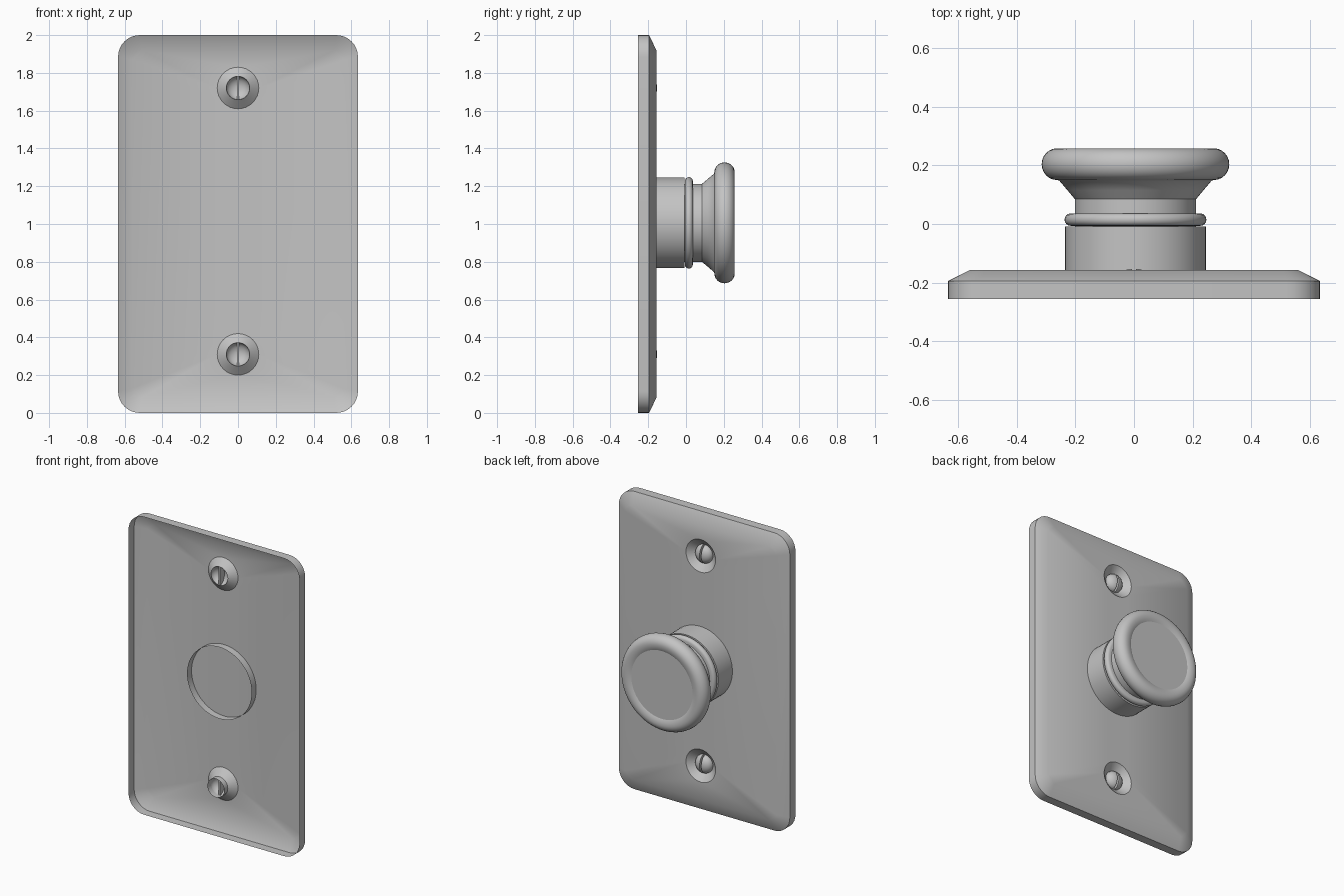
import bpy, bmesh, math
from mathutils import Vector

cube = bpy.data.objects.get("Cube")
if cube:
    bpy.data.objects.remove(cube, do_unlink=True)

GREY = (0.55, 0.55, 0.55, 1)
metal = bpy.data.materials.new("grey metal")
metal.use_nodes = True
metal.diffuse_color = GREY
metal.node_tree.nodes["Principled BSDF"].inputs["Base Color"].default_value = GREY

SCREWS = {"upper": 1.72, "lower": 0.31}
RIM_Y, SHOULDER_Y, FACE_Y = -0.255, -0.195, -0.157
SEAT_Y = -0.197


def finish(name, bm, angle=38):
    mesh = bpy.data.meshes.new(name)
    bm.to_mesh(mesh)
    bm.free()
    obj = bpy.data.objects.new(name, mesh)
    bpy.context.collection.objects.link(obj)
    mesh.materials.append(metal)
    bpy.ops.object.select_all(action='DESELECT')
    obj.select_set(True)
    bpy.context.view_layer.objects.active = obj
    bpy.ops.object.shade_smooth_by_angle(angle=math.radians(angle))
    return obj


def ring(bm, radius, y, x, z, steps):
    return [bm.verts.new((x + radius * math.cos(a), y, z + radius * math.sin(a)))
            for a in (2 * math.pi * i / steps for i in range(steps))]


def bridge(bm, a, b):
    for i in range(len(a)):
        j = (i + 1) % len(a)
        bm.faces.new((a[i], b[i], b[j], a[j]))


def lathe(bm, profile, x, z, steps=48, cap=False):
    """Revolve (radius, y) points about a front-to-back axis."""
    rings = [ring(bm, r, y, x, z, steps) for r, y in profile]
    for a, b in zip(rings, rings[1:]):
        bridge(bm, a, b)
    if cap:
        bm.faces.new(list(reversed(rings[-1])))
    return rings


def rounded_loop(bm, half_w, half_h, radius, y, steps=8):
    """Rounded rectangle standing upright, centred at z = 1."""
    verts = []
    for k, (sx, sz) in enumerate(((1, 1), (-1, 1), (-1, -1), (1, -1))):
        for i in range(steps + 1):
            a = math.pi / 2 * (k + i / steps)
            verts.append(bm.verts.new((sx * (half_w - radius) + radius * math.cos(a), y,
                                       1 + sz * (half_h - radius) + radius * math.sin(a))))
    return verts


def loop_edges(bm, loop):
    return [bm.edges.get((v, loop[i - 1])) or bm.edges.new((v, loop[i - 1]))
            for i, v in enumerate(loop)]


# Hollow cover plate, open at the front, with two countersunk dimples
bm = bmesh.new()
outlines = [rounded_loop(bm, 0.635, 1.0, 0.115, RIM_Y),
            rounded_loop(bm, 0.635, 1.0, 0.115, SHOULDER_Y),
            rounded_loop(bm, 0.56, 0.92, 0.05, FACE_Y)]
for a, b in zip(outlines, outlines[1:]):
    bridge(bm, a, b)
edges = loop_edges(bm, outlines[-1])
for z in SCREWS.values():
    cone = lathe(bm, [(0.11, FACE_Y), (0.062, SEAT_Y)], 0, z, 32)
    edges += loop_edges(bm, cone[0])
bmesh.ops.triangle_fill(bm, edges=edges, use_beauty=True, normal=Vector((0, 1, 0)))
bmesh.ops.recalc_face_normals(bm, faces=bm.faces)
if sum(f.normal.y * f.calc_area() for f in bm.faces) < 0:
    bmesh.ops.reverse_faces(bm, faces=bm.faces)
finish("cover_plate", bm)

# Slotted domed screws
for name, z in SCREWS.items():
    bm = bmesh.new()
    arc = [math.pi / 2 * i / 7 for i in range(7)]
    lathe(bm, [(0.062 * math.cos(a), SEAT_Y + 0.045 * math.sin(a)) for a in arc],
          0, z, 32, cap=True)
    for x in (-0.006, 0.006):
        bmesh.ops.bisect_plane(bm, geom=bm.verts[:] + bm.edges[:] + bm.faces[:],
                               plane_co=(x, 0, 0), plane_no=(1, 0, 0))
    strip = [f for f in bm.faces if abs(f.calc_center_median().x) < 0.006]
    slot = bmesh.ops.extrude_face_region(bm, geom=strip)["geom"]
    for v in slot:
        if isinstance(v, bmesh.types.BMVert):
            v.co.y = SEAT_Y
    bmesh.ops.delete(bm, geom=[f for f in strip if f.is_valid], context='FACES')
    finish(name + "_screw_head", bm)

bm = bmesh.new()
lathe(bm, [(0.062, -0.235), (0.062, SEAT_Y)], 0, SCREWS["lower"], 32)
finish("lower_screw_sleeve", bm)

# Round collar passing through the plate
KNOB = (0.005, 1.006)
bm = bmesh.new()
lathe(bm, [(0.24, -0.205), (0.24, -0.008), (0.205, -0.008)], *KNOB, 64)
finish("knob_collar", bm)

# Bead around the stem
bm = bmesh.new()
bead = [math.pi * (i / 8 - 0.5) for i in range(9)]
lathe(bm, [(0.2, -0.006)] + [(0.222 + 0.02 * math.cos(a), 0.015 + 0.021 * math.sin(a))
                             for a in bead] + [(0.2, 0.036)], *KNOB, 64)
finish("knob_bead", bm)

# Flared stem with a rounded push head
bm = bmesh.new()
lip = [math.pi * (i / 12 - 0.5) for i in range(13)]
lathe(bm, [(0.207, -0.02), (0.207, 0.085), (0.232, 0.115), (0.26, 0.148)]
      + [(0.268 + 0.052 * math.cos(a), 0.204 + 0.054 * math.sin(a)) for a in lip]
      + [(0.245, 0.256), (0.228, 0.248)], *KNOB, 64)
finish("push_knob", bm)

# Flat pad in the middle of the head
bm = bmesh.new()
lathe(bm, [(0.228, 0.248)], *KNOB, 64, cap=True)
finish("knob_pad", bm)
